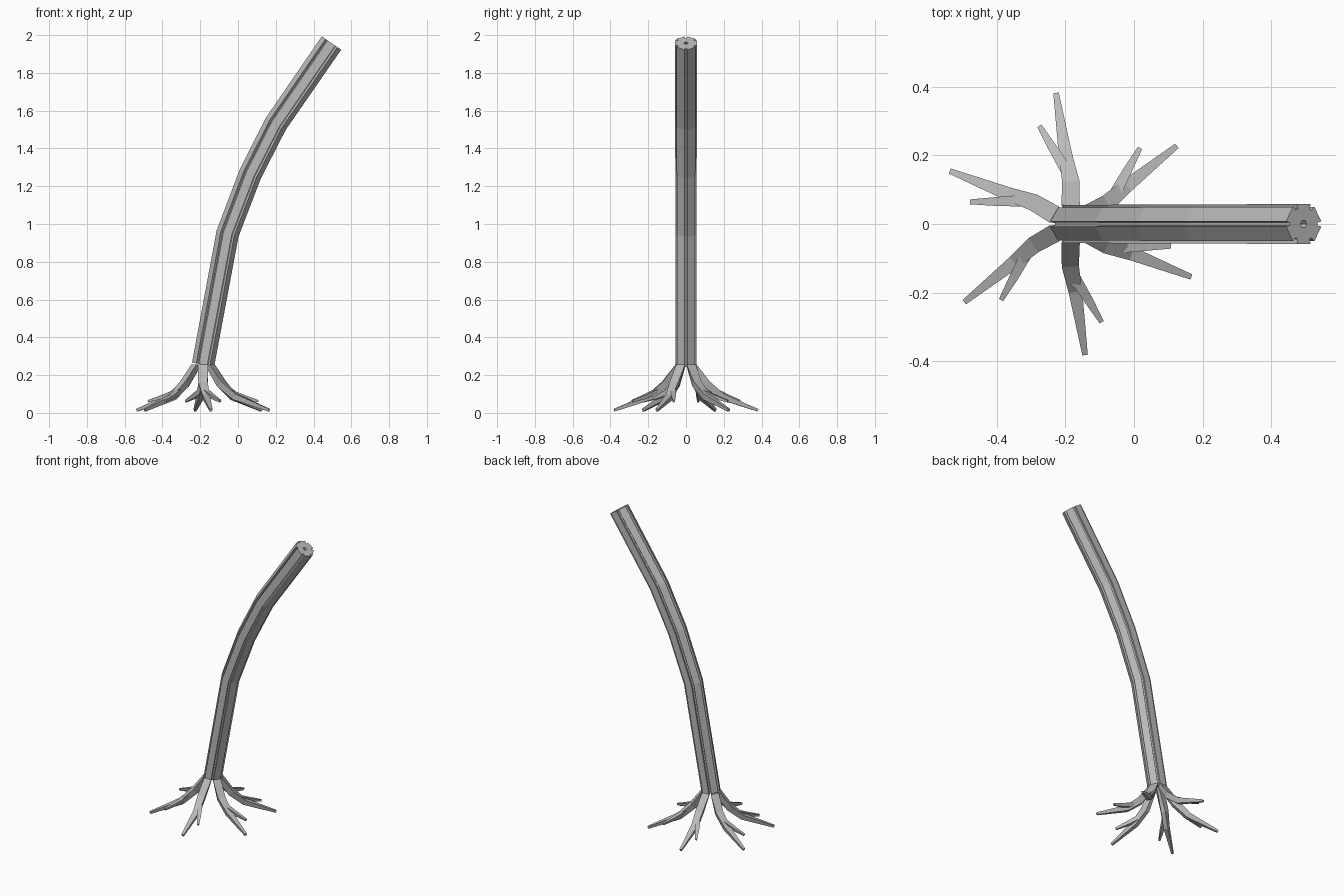
import bpy
import bmesh
from math import sin, cos, pi, radians
from mathutils import Vector, Matrix

cube = bpy.data.objects.get("Cube")
if cube:
    bpy.data.objects.remove(cube)

# One plain grey for everything
grey = bpy.data.materials.new("stone_grey")
grey.use_nodes = True
colour = (0.5, 0.5, 0.5, 1)
grey.diffuse_color = colour
grey.node_tree.nodes["Principled BSDF"].inputs["Base Color"].default_value = colour


def finish(name, bm):
    bmesh.ops.recalc_face_normals(bm, faces=bm.faces)
    mesh = bpy.data.meshes.new(name)
    bm.to_mesh(mesh)
    bm.free()
    mesh.materials.append(grey)
    ob = bpy.data.objects.new(name, mesh)
    bpy.context.collection.objects.link(ob)
    return ob


def tangent(path, i):
    a, b = path[max(i - 1, 0)], path[min(i + 1, len(path) - 1)]
    before = (path[i] - a).normalized()
    after = (b - path[i]).normalized()
    return (before + after).normalized()


def bridge(bm, loops):
    for a, b in zip(loops, loops[1:]):
        n = len(a)
        for i in range(n):
            j = (i + 1) % n
            bm.faces.new((a[i], a[j], b[j], b[i]))


# Hexagonal section with a groove cut into each corner
def grooved_section(apothem, cut=0.009, depth=0.018, half=0.004):
    r = apothem / cos(pi / 6)
    points = []
    for k in range(6):
        a = k * pi / 3
        out = Vector((cos(a), sin(a)))
        side = Vector((-sin(a), cos(a)))
        edge = out * (r - cut / 2)
        floor = out * (r - depth)
        wide = side * cut * cos(pi / 6)
        points += [edge - wide, floor - side * half, floor + side * half, edge + wide]
    return points


# Bent trunk with a narrow bore along its centre
def make_trunk():
    path = [Vector(p) for p in ((-0.185, 0, 0.255), (-0.055, 0, 0.95),
                                (0.065, 0, 1.265), (0.2, 0, 1.53), (0.495, 0, 1.958))]
    bm = bmesh.new()
    outer, bore = [], []
    hexagon = [Vector((cos(k * pi / 3), sin(k * pi / 3))) * 0.011 for k in range(6)]
    for i, p in enumerate(path):
        t = tangent(path, i)
        u, v = Vector((t.z, 0, -t.x)), Vector((0, 1, 0))
        section = grooved_section(0.0555 + 0.0006 * i)
        outer.append([bm.verts.new(p + u * q.x + v * q.y) for q in section])
        bore.append([bm.verts.new(p + u * q.x + v * q.y) for q in hexagon])
    bridge(bm, outer)
    bridge(bm, bore)
    for o, h in ((outer[0], bore[0]), (outer[-1], bore[-1])):
        for k in range(6):
            j, m = 4 * k, (4 * k + 4) % 24
            bm.faces.new((o[j + 1], o[j + 2], h[k]))
            bm.faces.new((o[j + 2], o[j + 3], o[m], o[m + 1], h[(k + 1) % 6], h[k]))
    return finish("trunk", bm)


# Tapered four-sided limb: points are (outward, sideways, up), sizes are (top, bottom, depth)
def add_limb(bm, points, sizes, first=None):
    path = [Vector(p) for p in points]
    loops = []
    for i, (p, (top, low, deep)) in enumerate(zip(path, sizes)):
        t = tangent(path, i)
        if i == 0 and first:
            t = Vector(first)
        side = Vector((0, 0, 1)).cross(Vector((1, 0, 0))) if abs(t.z) > 0.95 else Vector((0, 0, 1)).cross(t).normalized()
        up = t.cross(side)
        corners = ((top, 1), (-top, 1), (-low, -1), (low, -1))
        loops.append([bm.verts.new(p + side * w / 2 + up * s * deep / 2) for w, s in corners])
    bridge(bm, loops)
    bm.faces.new(loops[0])
    bm.faces.new(loops[-1])


def make_root(name, angle):
    bm = bmesh.new()
    add_limb(bm,
             ((0.034, 0, 0.257), (0.11, -0.002, 0.152), (0.19, 0.013, 0.085), (0.38, 0.042, 0.014)),
             ((0.054, 0.014, 0.043), (0.05, 0.026, 0.04), (0.04, 0.026, 0.034), (0.016, 0.012, 0.014)),
             first=(0, 0, -1))
    # Side fork
    add_limb(bm,
             ((0.15, 0.008, 0.115), (0.218, 0.05, 0.085), (0.285, 0.09, 0.062)),
             ((0.034, 0.02, 0.028), (0.026, 0.018, 0.022), (0.014, 0.01, 0.012)))
    ob = finish(name, bm)
    ob.data.transform(Matrix.Translation((-0.185, 0, 0)) @ Matrix.Rotation(angle, 4, "Z"))
    return ob


make_trunk()

# Six forked roots, one under each face of the trunk
names = ("left_back", "back", "right_back", "right_front", "front", "left_front")
for k, name in enumerate(names):
    make_root(name + "_root", radians(30 + 60 * k))
